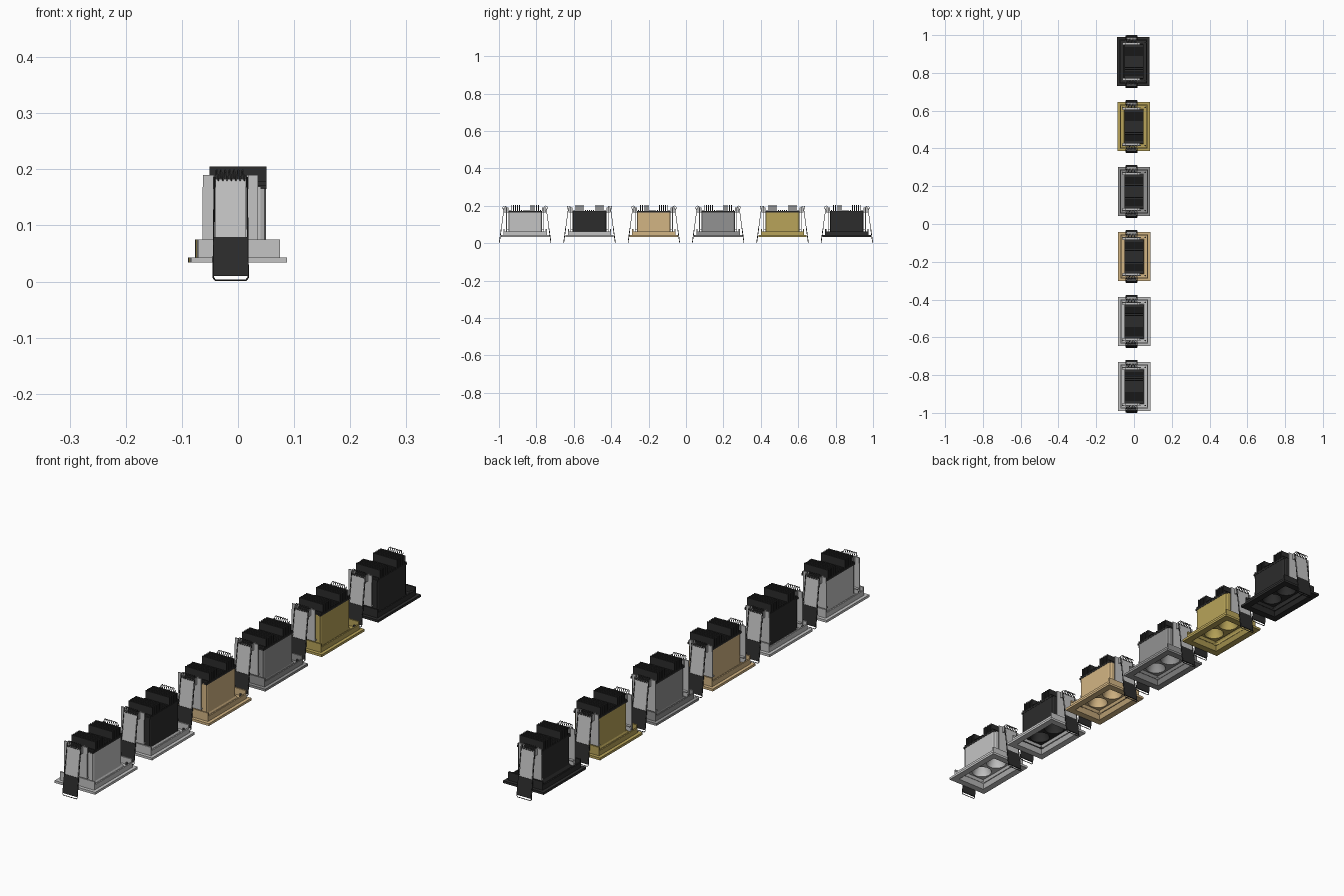
import bpy, bmesh, math
from mathutils import Vector

cube = bpy.data.objects.get("Cube")
if cube:
    bpy.data.objects.remove(cube, do_unlink=True)


def material(name, rgb):
    m = bpy.data.materials.new(name)
    m.use_nodes = True
    m.diffuse_color = (*rgb, 1)
    node = m.node_tree.nodes["Principled BSDF"]
    node.inputs["Base Color"].default_value = (*rgb, 1)
    node.inputs["Roughness"].default_value = 0.6
    return m


SILVER = material("light silver", (0.55, 0.55, 0.55))
BLACK = material("matt black", (0.025, 0.025, 0.025))
TAN = material("champagne tan", (0.65, 0.46, 0.23))
GREY = material("mid grey", (0.29, 0.29, 0.29))
GOLD = material("brass gold", (0.48, 0.37, 0.10))
STEEL = material("dark steel", (0.10, 0.10, 0.10))


def finish(name, bm, mat, origin):
    bmesh.ops.recalc_face_normals(bm, faces=bm.faces)
    mesh = bpy.data.meshes.new(name)
    bm.to_mesh(mesh)
    bm.free()
    mesh.materials.append(mat)
    ob = bpy.data.objects.new(name, mesh)
    ob.location = origin
    bpy.context.collection.objects.link(ob)
    return ob


def loft(bm, loops, cap_first=False, cap_last=False):
    rings = [[bm.verts.new(p) for p in loop] for loop in loops]
    for a, b in zip(rings, rings[1:]):
        for i in range(len(a)):
            j = (i + 1) % len(a)
            bm.faces.new((a[i], a[j], b[j], b[i]))
    if cap_first:
        bm.faces.new(rings[0])
    if cap_last:
        bm.faces.new(rings[-1])


def rect(hx, hy, z, chamfer=0.0):
    if not chamfer:
        return [(sx * hx, sy * hy, z) for sx, sy in ((1, 1), (-1, 1), (-1, -1), (1, -1))]
    c, s = chamfer, chamfer * 0.3
    pts = []
    for sx, sy in ((1, 1), (-1, 1), (-1, -1), (1, -1)):
        corner = [(hx, hy - c), (hx - s, hy - s), (hx - c, hy)]
        if sx * sy < 0:
            corner.reverse()
        pts += [(sx * x, sy * y, z) for x, y in corner]
    return pts


def prism(bm, profile, x0, x1):
    """Extrude a (y, z) outline along x."""
    loft(bm, [[(x, y, z) for y, z in profile] for x in (x0, x1)], True, True)


def box(bm, x0, x1, y0, y1, z0, z1):
    prism(bm, [(y0, z0), (y1, z0), (y1, z1), (y0, z1)], x0, x1)


def wire(name, points, radius, mat, origin, cyclic=False):
    curve = bpy.data.curves.new(name, "CURVE")
    curve.dimensions = "3D"
    curve.bevel_depth = radius
    curve.bevel_resolution = 1
    spline = curve.splines.new("POLY")
    spline.points.add(len(points) - 1)
    for sp, p in zip(spline.points, points):
        sp.co = (*p, 1)
    spline.use_cyclic_u = cyclic
    curve.materials.append(mat)
    ob = bpy.data.objects.new(name, curve)
    ob.location = origin
    bpy.context.collection.objects.link(ob)


# Trim: sloped bezel, flat flange and raised collar as one rectangular profile
TRIM = [(0.045, 0.085, 0.062), (0.060, 0.103, 0.034), (0.0855, 0.129, 0.034),
        (0.0855, 0.129, 0.043), (0.073, 0.116, 0.043), (0.073, 0.116, 0.062),
        (0.068, 0.111, 0.062), (0.068, 0.111, 0.050), (0.048, 0.088, 0.050)]


def trim(origin, mat):
    bm = bmesh.new()
    loft(bm, [rect(*p) for p in TRIM])
    for s in (-1, 1):
        box(bm, -0.073, 0.073, s * 0.110, s * 0.116, 0.045, 0.075)
    finish("trim_frame", bm, mat, origin)


def housing(origin, mat):
    # Outer shell
    bm = bmesh.new()
    loft(bm, [rect(0.050, 0.090, z, 0.01) for z in (0.048, 0.168)], False, True)
    finish("housing", bm, mat, origin)
    # Two reflector bowls, each blended from a square panel into a cone
    n = 32
    angles = [2 * math.pi * i / n for i in range(n)]
    bm, lamp = bmesh.new(), bmesh.new()
    for cy in (-0.0425, 0.0425):
        square = []
        for a in angles:
            c, s = math.cos(a), math.sin(a)
            k = max(abs(c), abs(s))
            square.append((0.045 * c / k, cy + 0.0425 * s / k, 0.062))
        cone = [[(r * math.cos(a), cy + r * math.sin(a), z) for a in angles]
                for r, z in ((0.037, 0.062), (0.032, 0.082), (0.018, 0.105))]
        loft(bm, [square] + cone)
        loft(lamp, cone[-1:], True)
    bowls = finish("reflector_bowls", bm, mat, origin)
    bpy.context.view_layer.objects.active = bowls
    bowls.select_set(True)
    bpy.ops.object.shade_smooth_by_angle()
    bowls.select_set(False)
    finish("lamp_discs", lamp, STEEL, origin)


def heat_sink(origin):
    # Base plate with low ribs and two blocks of tall fins
    bm = bmesh.new()
    box(bm, -0.051, 0.051, -0.090, 0.090, 0.165, 0.172)
    count = 17
    for i in range(count):
        y = -0.082 + 0.164 * i / (count - 1)
        tall = 0.024 < abs(y) < 0.079
        box(bm, -0.051, 0.051, y - 0.0025, y + 0.0025, 0.170, 0.205 if tall else 0.178)
    finish("heat_sink", bm, BLACK, origin)
    bm = bmesh.new()
    for sx in (-1, 1):
        for sy in (-1, 1):
            x, y = sx * 0.060, sy * 0.101
            loft(bm, [[(x + 0.004 * math.cos(k * math.pi / 4), y + 0.004 * math.sin(k * math.pi / 4), z)
                       for k in range(8)] for z in (0.050, 0.062)], False, True)
    finish("trim_screws", bm, STEEL, origin)


CLIP_X = -0.013  # middle of the spring clips
TOP, FOOT = Vector((0.113, 0.185)), Vector((0.138, 0.002))


def clip(origin, s):
    def at(z):
        return TOP.lerp(FOOT, (TOP.y - z) / (TOP.y - FOOT.y)).x

    def strap(name, half, z0, z1, t, mat):
        bm = bmesh.new()
        prism(bm, [(s * (at(z0) - t), z0), (s * (at(z0) + t), z0),
                   (s * (at(z1) + t), z1), (s * (at(z1) - t), z1)], CLIP_X - half, CLIP_X + half)
        finish(name, bm, mat, origin)

    # Fixed bracket with two ears holding the coil
    bm = bmesh.new()
    box(bm, CLIP_X - 0.050, CLIP_X + 0.048, s * 0.098, s * 0.102, 0.050, 0.168)
    for side in (-1, 1):
        a, b = CLIP_X + side * 0.030, CLIP_X + side * 0.049
        box(bm, min(a, b), max(a, b), s * 0.098, s * 0.102, 0.165, 0.190)
        box(bm, a - 0.0015, a + 0.0015, s * 0.090, s * 0.112, 0.165, 0.190)
    box(bm, CLIP_X - 0.048, CLIP_X + 0.046, s * 0.088, s * 0.102, 0.070, 0.074)
    finish("clip_bracket", bm, SILVER, origin)

    # Sprung arm, grip sleeve and wire frame
    strap("clip_arm", 0.027, 0.076, 0.183, 0.001, SILVER)
    strap("clip_sleeve", 0.030, 0.010, 0.079, 0.002, BLACK)
    frame = [(-0.029, 0.186), (-0.031, 0.007), (-0.027, 0.002),
             (0.027, 0.002), (0.031, 0.007), (0.029, 0.186)]
    wire("clip_wire", [(CLIP_X + x, s * at(z), z) for x, z in frame], 0.0015, BLACK, origin)

    # Coil wound around the x axis
    turns, steps = 7, 12
    coil = []
    for i in range(turns * steps + 1):
        a = 2 * math.pi * i / steps
        x = CLIP_X - 0.027 + 0.054 * i / (turns * steps)
        coil.append((x, s * 0.110 + 0.010 * math.cos(a), 0.189 + 0.010 * math.sin(a)))
    wire("clip_coil", coil, 0.0013, STEEL, origin)


# Six fittings in a row: (trim colour, housing colour)
FINISHES = [(SILVER, SILVER), (SILVER, BLACK), (TAN, TAN), (GREY, GREY), (GOLD, GOLD), (BLACK, BLACK)]
for i, (trim_mat, body_mat) in enumerate(FINISHES):
    here = Vector((0, (i - 2.5) * 0.344, 0))
    shift = Vector((0.002 - 0.002 * max(0, i - 2), 0, 0))
    trim(here + shift, trim_mat)
    housing(here, body_mat)
    heat_sink(here)
    for side in (-1, 1):
        clip(here, side)
